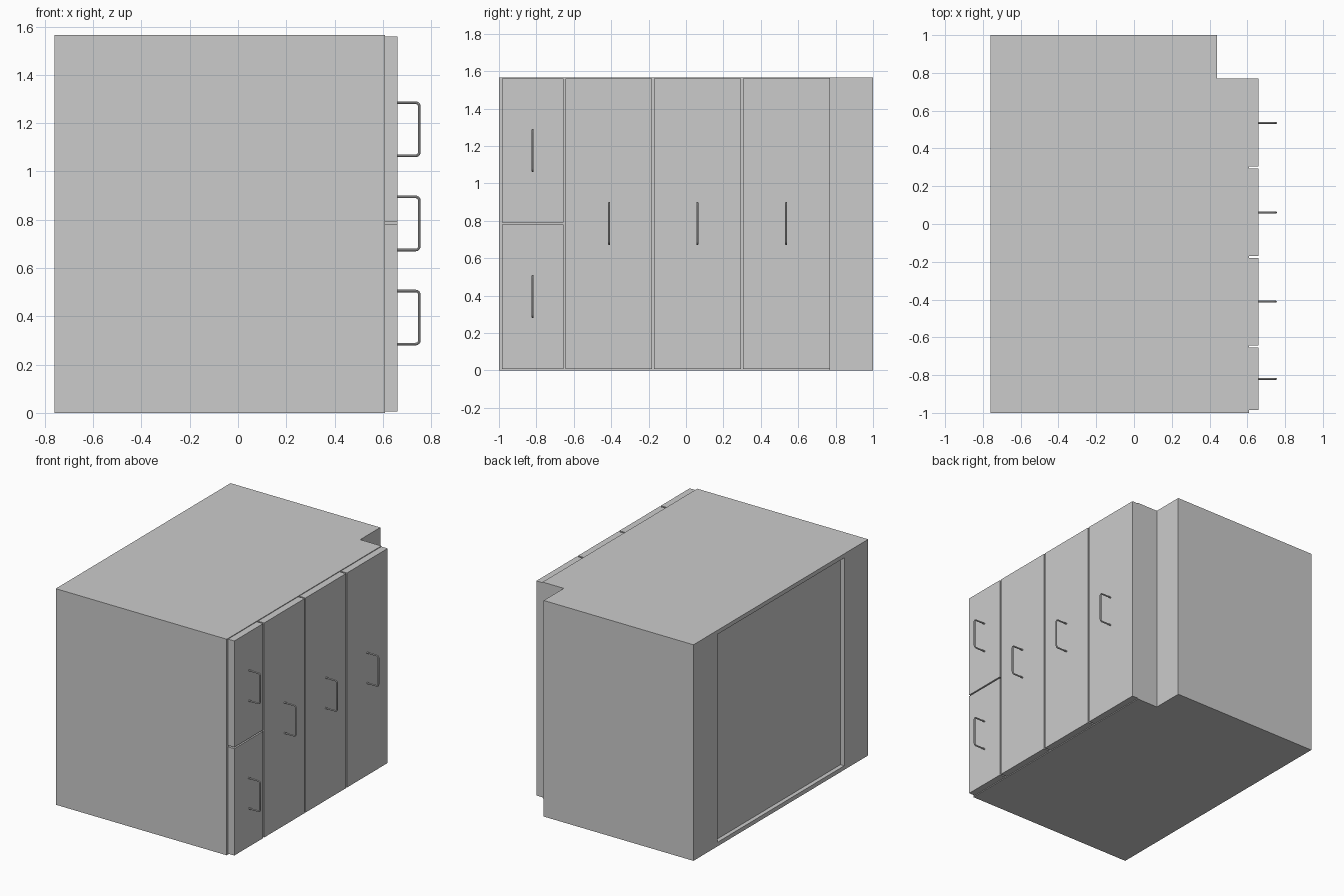
import bpy, bmesh, math
from mathutils import Vector

cube = bpy.data.objects.get("Cube")
if cube:
    bpy.data.objects.remove(cube, do_unlink=True)

HEIGHT = 1.565
FACE_X = 0.61      # plane where the doors meet the cabinet
DOOR_X = 0.66      # outer plane of the doors

grey = bpy.data.materials.new("plain grey")
grey.use_nodes = True
colour = (0.6, 0.6, 0.6, 1)
grey.diffuse_color = colour
grey.node_tree.nodes["Principled BSDF"].inputs["Base Color"].default_value = colour


def finish(bm, name):
    bmesh.ops.recalc_face_normals(bm, faces=bm.faces)
    mesh = bpy.data.meshes.new(name)
    bm.to_mesh(mesh)
    bm.free()
    mesh.materials.append(grey)
    obj = bpy.data.objects.new(name, mesh)
    bpy.context.collection.objects.link(obj)
    return obj


def box(name, low, high):
    bm = bmesh.new()
    bmesh.ops.create_cube(bm, size=1)
    for v in bm.verts:
        v.co = Vector([a + (b - a) * (c + 0.5) for a, b, c in zip(low, high, v.co)])
    return finish(bm, name)


# Cabinet body: notched plan pulled up, with a recessed panel on the -x side
outline = [(-0.76, -1), (FACE_X, -1), (FACE_X, 0.77), (0.44, 0.77), (0.44, 1), (-0.76, 1)]
bm = bmesh.new()
base = bm.faces.new([bm.verts.new((x, y, 0)) for x, y in outline])
pulled = bmesh.ops.extrude_face_region(bm, geom=[base], use_keep_orig=True)
for item in pulled["geom"]:
    if isinstance(item, bmesh.types.BMVert):
        item.co.z = HEIGHT
bmesh.ops.recalc_face_normals(bm, faces=bm.faces)
side = min(bm.faces, key=lambda f: f.calc_center_median().x)
bmesh.ops.inset_individual(bm, faces=[side], thickness=0.042)
for v in side.verts:
    v.co.y = math.copysign(0.726, v.co.y)
bmesh.ops.inset_individual(bm, faces=[side], thickness=0)
for v in side.verts:
    v.co.x += 0.03
finish(bm, "cabinet_body")


# Bent-rod pull handle standing off a door
def handle(name, y, z, half=0.11, reach=0.091, bend=0.015):
    path = [(DOOR_X - 0.002, half)]
    for sign, turns in ((1, range(5)), (-1, range(4, -1, -1))):
        for i in turns:
            a = math.radians(90 - 22.5 * i)
            path.append((DOOR_X + reach - bend + bend * math.cos(a),
                         sign * (half - bend + bend * math.sin(a))))
    path.append((DOOR_X - 0.002, -half))
    curve = bpy.data.curves.new(name, "CURVE")
    curve.dimensions = "3D"
    curve.bevel_depth = 0.0055
    curve.bevel_resolution = 2
    curve.use_fill_caps = True
    spline = curve.splines.new("POLY")
    spline.points.add(len(path) - 1)
    for point, (x, dz) in zip(spline.points, path):
        point.co = (x, y, z + dz, 1)
    curve.materials.append(grey)
    obj = bpy.data.objects.new(name, curve)
    bpy.context.collection.objects.link(obj)
    bpy.ops.object.select_all(action="DESELECT")
    obj.select_set(True)
    bpy.context.view_layer.objects.active = obj
    bpy.ops.object.convert(target="MESH")
    bpy.ops.object.shade_smooth_by_angle()


# Doors: two small stacked ones, then three tall ones, each with a handle
LOW, HIGH, MID = 0.006, 1.56, 0.785
doors = [
    ("lower_small_door", -0.985, -0.655, LOW, MID - 0.005, -0.82, 0.395),
    ("upper_small_door", -0.985, -0.655, MID + 0.005, HIGH, -0.82, 1.175),
    ("tall_door_front", -0.643, -0.181, LOW, HIGH, -0.411, MID),
    ("tall_door_middle", -0.170, 0.293, LOW, HIGH, 0.061, MID),
    ("tall_door_rear", 0.305, 0.77, LOW, HIGH, 0.535, MID),
]
for name, y0, y1, z0, z1, hy, hz in doors:
    box(name, (FACE_X, y0, z0), (DOOR_X, y1, z1))
    handle(name + "_handle", hy, hz)
